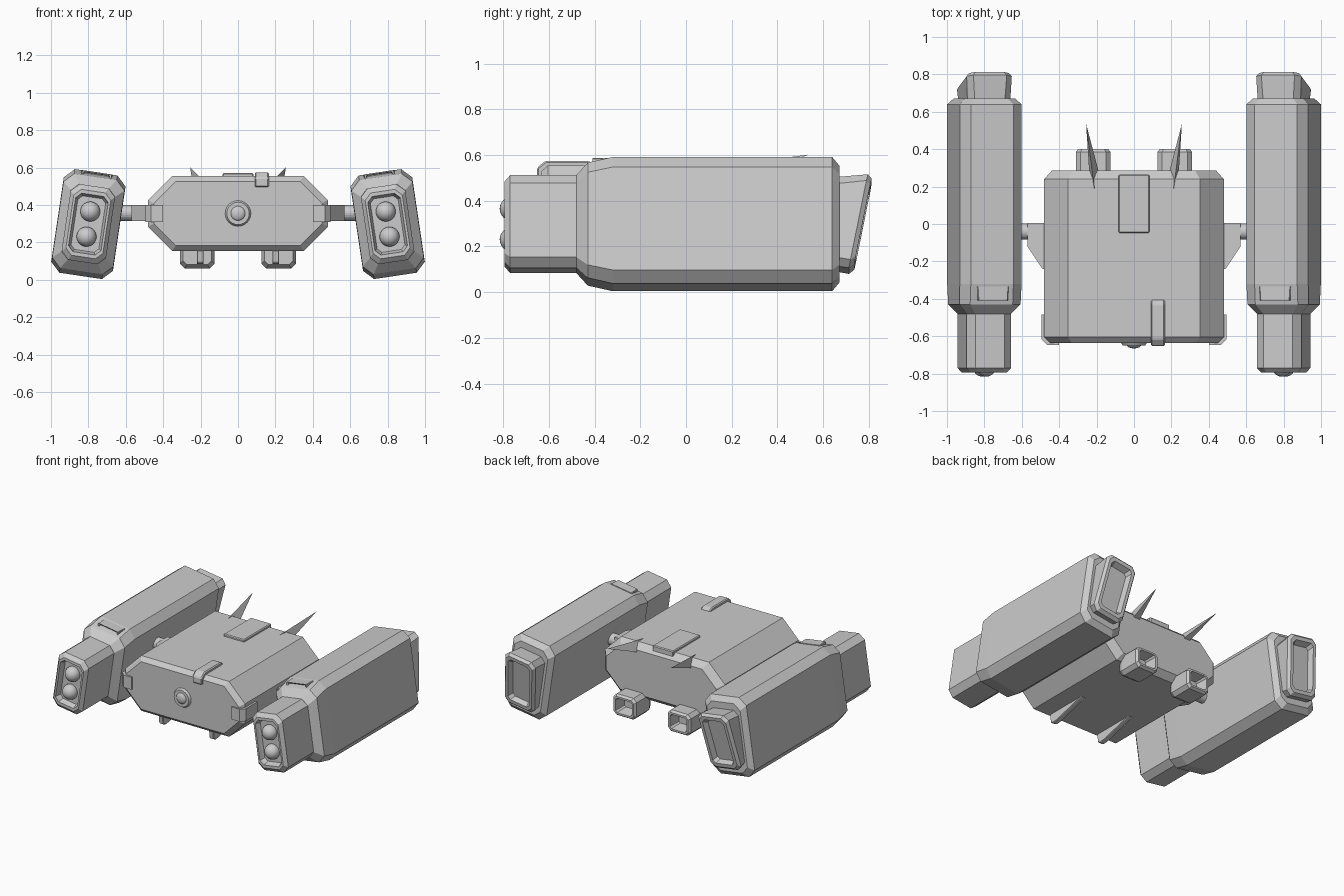
import bpy, bmesh, math
from mathutils import Matrix, Vector

if "Cube" in bpy.data.objects:
    bpy.data.objects.remove(bpy.data.objects["Cube"])


def finish(name, bm, mirror=False, smooth=False):
    bmesh.ops.recalc_face_normals(bm, faces=bm.faces[:])
    me = bpy.data.meshes.new(name)
    bm.to_mesh(me)
    bm.free()
    ob = bpy.data.objects.new(name, me)
    bpy.context.collection.objects.link(ob)
    if mirror:
        ob.modifiers.new("Mirror", 'MIRROR').use_mirror_merge = False
    if smooth:
        for p in me.polygons:
            p.use_smooth = True
    return ob


def loft(name, rings, mat, mirror=False):
    """Chamfered rectangles (y, half width, half height, chamfer, slant) skinned along y."""
    bm = bmesh.new()
    prev = None
    for i, (y, w, h, c, k) in enumerate(rings):
        pts = [(w - c, h), (w, h - c), (w, c - h), (w - c, -h),
               (c - w, -h), (-w, c - h), (-w, h - c), (c - w, h)]
        ring = [bm.verts.new(mat @ Vector((u, y + k * v, v))) for u, v in pts]
        if prev:
            for j in range(8):
                n = (j + 1) % 8
                bm.faces.new((prev[j], prev[n], ring[n], ring[j]))
        if i in (0, len(rings) - 1):
            bm.faces.new(ring)
        prev = ring
    return finish(name, bm, mirror)


def extrude(name, pts, axis, lo, hi, mirror=False, bevel=0):
    """Flat outline extruded along x (pts are y,z) or z (pts are x,y)."""
    bm = bmesh.new()
    place = (lambda p, t: (t, *p)) if axis == 'x' else (lambda p, t: (*p, t))
    a = [bm.verts.new(place(p, lo)) for p in pts]
    b = [bm.verts.new(place(p, hi)) for p in pts]
    bm.faces.new(a)
    bm.faces.new(b)
    for i in range(len(pts)):
        n = (i + 1) % len(pts)
        bm.faces.new((a[i], a[n], b[n], b[i]))
    if bevel:
        bmesh.ops.bevel(bm, geom=bm.edges[:], offset=bevel, segments=1, affect='EDGES')
    return finish(name, bm, mirror)


def rod(name, r, depth, mat, mirror=False):
    bm = bmesh.new()
    bmesh.ops.create_cone(bm, cap_ends=True, segments=24, radius1=r[0], radius2=r[1],
                          depth=depth, matrix=mat)
    ob = finish(name, bm, mirror)
    return ob


T = Matrix.Translation
POD = T((0.8, 0, 0.298)) @ Matrix.Rotation(math.radians(-8.5), 4, 'Y')

# side pods: main shell, nose with recessed face, slanted hollow rear
loft("pod_shell", [(-.48, .12, .205, .04, 0), (-.43, .165, .255, .05, 0), (-.32, .167, .28, .052, 0),
                   (.64, .167, .28, .052, 0), (.672, .135, .245, .045, 0)], POD, True)
loft("pod_nose", [(-.755, .075, .145, .022, 0), (-.772, .082, .152, .025, 0), (-.795, .088, .158, .028, 0),
                  (-.795, .1, .178, .035, 0), (-.77, .12, .205, .042, 0), (-.45, .12, .205, .042, 0)], POD, True)
loft("pod_rear_nozzle", [(.64, .115, .195, .035, 0), (.755, .122, .207, .032, .2), (.775, .107, .19, .03, .2),
                         (.775, .085, .165, .02, .2), (.735, .072, .148, .018, .2)], POD, True)

# nose lamps
for i, v in enumerate((.068, -.068)):
    bm = bmesh.new()
    bmesh.ops.create_uvsphere(bm, u_segments=24, v_segments=12, radius=.053,
                              matrix=POD @ T((0, -.763, v)))
    finish(f"pod_lamp_{i + 1}", bm, True, True)

# vents set in the sloping pod shoulder
loft("pod_vent", [(-.375, .066, .016, .004, 0), (-.405, .07, .018, .004, 0), (-.41, .08, .026, .004, 0),
                  (-.335, .085, .026, .004, 0)], POD @ T((-.005, 0, .255)), True)

# central hull
loft("hull", [(-.635, .45, .172, .118, 0), (-.605, .48, .2, .128, 0), (.24, .48, .2, .128, 0),
              (.285, .44, .16, .112, 0)], T((0, 0, .355)))

# front sensor: ring and dome
face = Matrix.Rotation(math.radians(90), 4, 'X')
rod("sensor_ring", (.072, .06), .02, T((0, -.64, .355)) @ face)
bm = bmesh.new()
bmesh.ops.create_uvsphere(bm, u_segments=24, v_segments=12, radius=.04,
                          matrix=T((0, -.645, .355)) @ Matrix.Diagonal((1, .5, 1, 1)))
finish("sensor_dome", bm, False, True)

# wrap-around corner lamps
extrude("corner_lamp", [(.4, -.6), (.4, -.647), (.465, -.647), (.495, -.615), (.495, -.485), (.46, -.485)],
        'z', .31, .4, True)

# arms joining hull and pods
extrude("arm", [(.46, .005), (.57, .005), (.57, -.12), (.49, -.24), (.46, -.24)], 'z', .315, .4, True)
side = Matrix.Rotation(math.radians(90), 4, 'Y')
rod("arm_pin", (.042, .042), .1, T((.605, -.04, .357)) @ side, True)

# top hatch
extrude("top_hatch", [(-.083, -.048), (.083, -.048), (.083, .265), (-.083, .265)], 'z', .52, .571, False, .006)

# strap folded over the front top edge
extrude("front_strap", [(-.4, .54), (-.41, .566), (-.43, .575), (-.615, .575), (-.652, .545),
                        (-.652, .495), (-.6, .495), (-.58, .54)], 'x', .09, .165, False, .007)

# swept spikes at the rear top
bm = bmesh.new()
base = [bm.verts.new(p) for p in ((.206, .14, .55), (.19, .285, .5), (.24, .285, .5))]
tip = bm.verts.new((.256, .535, .602))
bm.faces.new(base)
for i in range(3):
    bm.faces.new((base[i], base[(i + 1) % 3], tip))
finish("rear_spike", bm, True)

# belly keels
extrude("belly_keel", [(-.6, .17), (-.59, .095), (-.565, .083), (-.53, .09), (-.27, .155), (-.27, .17)],
        'x', .184, .22, True, .004)

# hollow thrusters under the rear edge
loft("thruster", [(.2, .075, .055, .02, 0), (.24, .092, .077, .025, 0), (.385, .092, .077, .025, 0),
                  (.402, .08, .065, .02, 0), (.402, .066, .052, .012, 0), (.32, .05, .038, .01, 0)],
     T((.218, 0, .137)), True)
